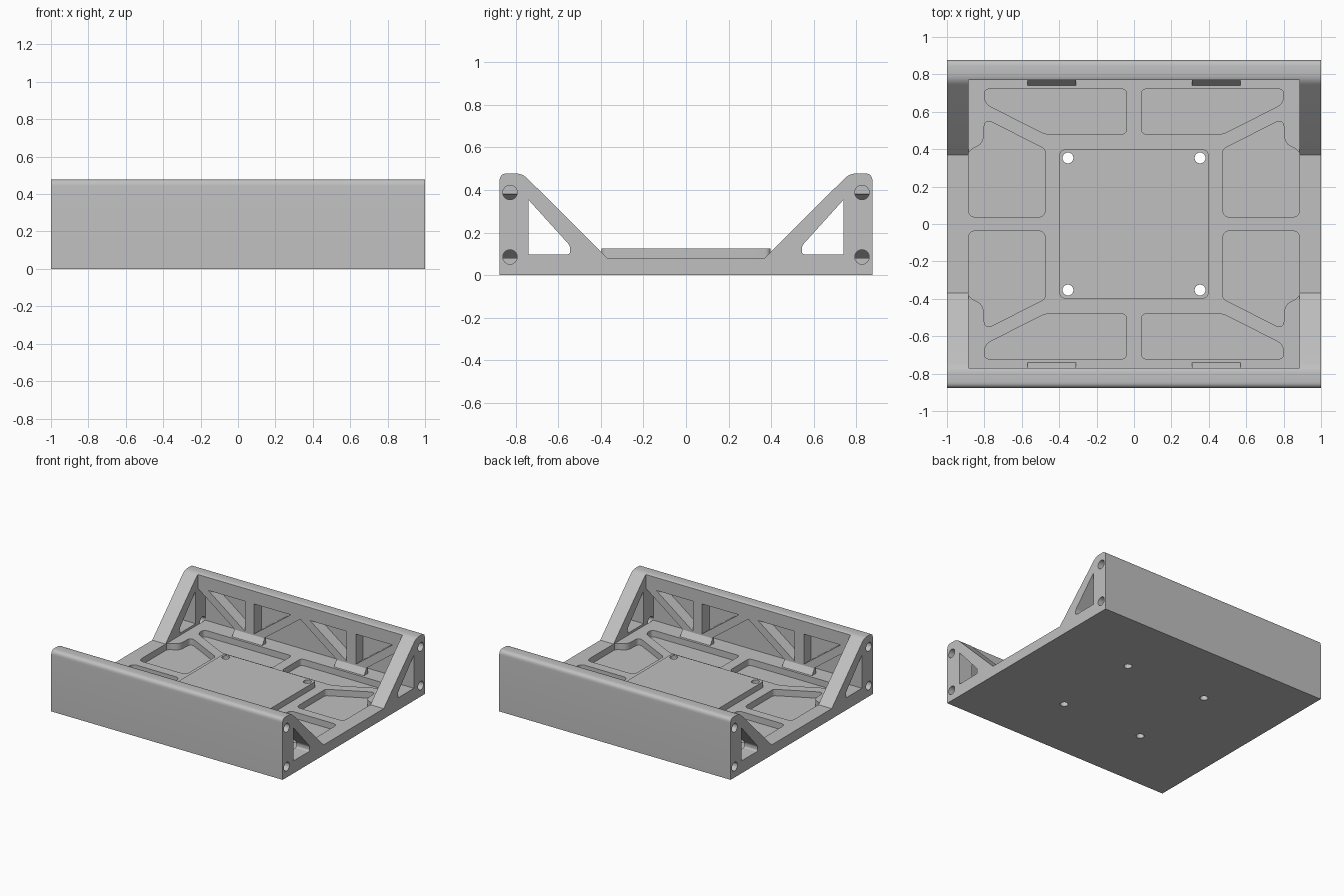
import bpy, bmesh, math
from mathutils import Vector

if "Cube" in bpy.data.objects:
    bpy.data.objects.remove(bpy.data.objects["Cube"], do_unlink=True)

grey = bpy.data.materials.new("machined grey")
grey.use_nodes = True
COLOUR = (0.53, 0.53, 0.53, 1)
grey.diffuse_color = COLOUR
grey.node_tree.nodes["Principled BSDF"].inputs["Base Color"].default_value = COLOUR


def rounded(points, steps=6):
    """Round each (u, v, radius) corner of an outline."""
    out, n = [], len(points)
    for i, (u, v, r) in enumerate(points):
        p = Vector((u, v))
        if r == 0:
            out.append(p)
            continue
        a = p + (Vector(points[i - 1][:2]) - p).normalized() * r
        b = p + (Vector(points[(i + 1) % n][:2]) - p).normalized() * r
        for s in range(steps + 1):
            t = s / steps
            out.append(a * (1 - t) ** 2 + p * 2 * t * (1 - t) + b * t * t)
    return out


def prism(name, outline, axis, lo, hi):
    """Extrude a 2D outline along an axis from lo to hi."""
    place = {"x": lambda p, d: (d, p[0], p[1]),
             "y": lambda p, d: (p[0], d, p[1]),
             "z": lambda p, d: (p[0], p[1], d)}[axis]
    bm = bmesh.new()
    low = [bm.verts.new(place(p, lo)) for p in outline]
    high = [bm.verts.new(place(p, hi)) for p in outline]
    bm.faces.new(low)
    bm.faces.new(high)
    n = len(low)
    for i in range(n):
        j = (i + 1) % n
        bm.faces.new((low[i], low[j], high[j], high[i]))
    bmesh.ops.recalc_face_normals(bm, faces=bm.faces)
    mesh = bpy.data.meshes.new(name)
    bm.to_mesh(mesh)
    bm.free()
    mesh.materials.append(grey)
    ob = bpy.data.objects.new(name, mesh)
    bpy.context.collection.objects.link(ob)
    return ob


def rect(u0, u1, v0, v1):
    return [(u0, v0), (u1, v0), (u1, v1), (u0, v1)]


def circle(u, v, r, n=24):
    return [(u + r * math.cos(2 * math.pi * i / n),
             v + r * math.sin(2 * math.pi * i / n)) for i in range(n)]


def cut(ob, outline, axis, lo, hi):
    """Subtract a prism from an object, then discard the cutter."""
    cutter = prism("cutter", outline, axis, lo, hi)
    cutter.hide_render = True
    mod = ob.modifiers.new("cut", "BOOLEAN")
    mod.operation, mod.solver, mod.object = "DIFFERENCE", "EXACT", cutter
    bpy.context.view_layer.objects.active = ob
    bpy.ops.object.modifier_apply(modifier=mod.name)
    bpy.data.objects.remove(cutter, do_unlink=True)


def flip(points, su, sv):
    return [(p[0] * su, p[1] * sv) for p in points]


FLOOR, INNER_X, INNER_Y, SKIN_Y = 0.08, 0.885, 0.77, 0.86
SIGNS = [(sx, sy) for sx in (-1, 1) for sy in (-1, 1)]

# Tray body: one U-shaped section running the full width
half = [(0.877, 0, 0), (0.877, 0.478, 0.035), (0.77, 0.478, 0.035), (0.37, FLOOR, 0)]
section = half + [(-u, v, r) for u, v, r in reversed(half)]
tray = prism("tray_body", rounded(section), "x", -1, 1)

# Hollow between the end brackets
cut(tray, rect(-INNER_X, INNER_X, -INNER_Y, INNER_Y), "z", FLOOR, 1)

# Recess under each top flange, and triangular windows in the brackets
window = rounded([(0.545, 0.097, 0.015), (0.742, 0.097, 0), (0.742, 0.355, 0),
                  (0.545, 0.137, 0.015)])
for sy in (-1, 1):
    lo, hi = sorted((sy * 0.7, sy * SKIN_Y))
    cut(tray, rect(-INNER_X, INNER_X, FLOOR, 0.37), "y", lo, hi)
    cut(tray, flip(window, sy, 1), "x", -1.1, 1.1)

# Floor pockets, repeated in each quarter
side_pocket = rounded([(0.475, 0.037, 0.04), (0.885, 0.037, 0.04), (0.885, 0.38, 0),
                       (0.87, 0.40, 0.02), (0.805, 0.43, 0.04), (0.80, 0.565, 0.05),
                       (0.475, 0.40, 0.02)])
end_pocket = rounded([(0.04, 0.48, 0.03), (0.475, 0.48, 0.03), (0.80, 0.645, 0.04),
                      (0.80, 0.722, 0.03), (0.04, 0.722, 0.03)])
for sx, sy in SIGNS:
    cut(tray, flip(side_pocket, sx, sy), "z", 0.03, 0.2)
    cut(tray, flip(end_pocket, sx, sy), "z", 0.03, 0.2)
    # Bolt holes in the bracket ends
    lo, hi = sorted((sx * INNER_X, sx * 1.1))
    for z in (0.085, 0.388):
        cut(tray, circle(sy * 0.828, z, 0.034), "x", lo, hi)

# Raised mounting plate
c = 0.398
plate = prism("mounting_plate", rounded([(-c, -c, 0.03), (c, -c, 0.03),
                                         (c, c, 0.03), (-c, c, 0.03)]), "z", FLOOR, 0.125)

# Mounting holes through plate and floor
for sx, sy in SIGNS:
    for ob in (plate, tray):
        cut(ob, circle(sx * 0.353, sy * 0.353, 0.029), "z", -0.1, 0.3)

# Truss ribs inside the long walls: an upright with a V of braces
for sx, sy in SIGNS:
    lo, hi = sorted((sy * INNER_Y, sy * 0.865))
    prism("upright_rib", flip(rect(0.40, 0.48, 0.07, 0.38), sx, 1), "y", lo, hi)
    for top in (0.02, 0.86):
        brace = [(0.39, 0.07), (0.49, 0.07), (top + 0.05, 0.38), (top - 0.05, 0.38)]
        prism("diagonal_brace", flip(brace, sx, 1), "y", lo, hi)
    # Sloping foot where the ribs meet the floor
    foot = [(0.738, 0.075), (0.79, 0.075), (0.79, 0.125), (0.77, 0.125)]
    lo, hi = sorted((sx * 0.31, sx * 0.57))
    prism("rib_foot", flip(foot, sy, 1), "x", lo, hi)

# Smooth the rounded corners, keep machined edges sharp
bpy.ops.object.select_all(action="DESELECT")
for ob in (tray, plate):
    ob.select_set(True)
bpy.context.view_layer.objects.active = tray
bpy.ops.object.shade_smooth_by_angle(angle=math.radians(30))
